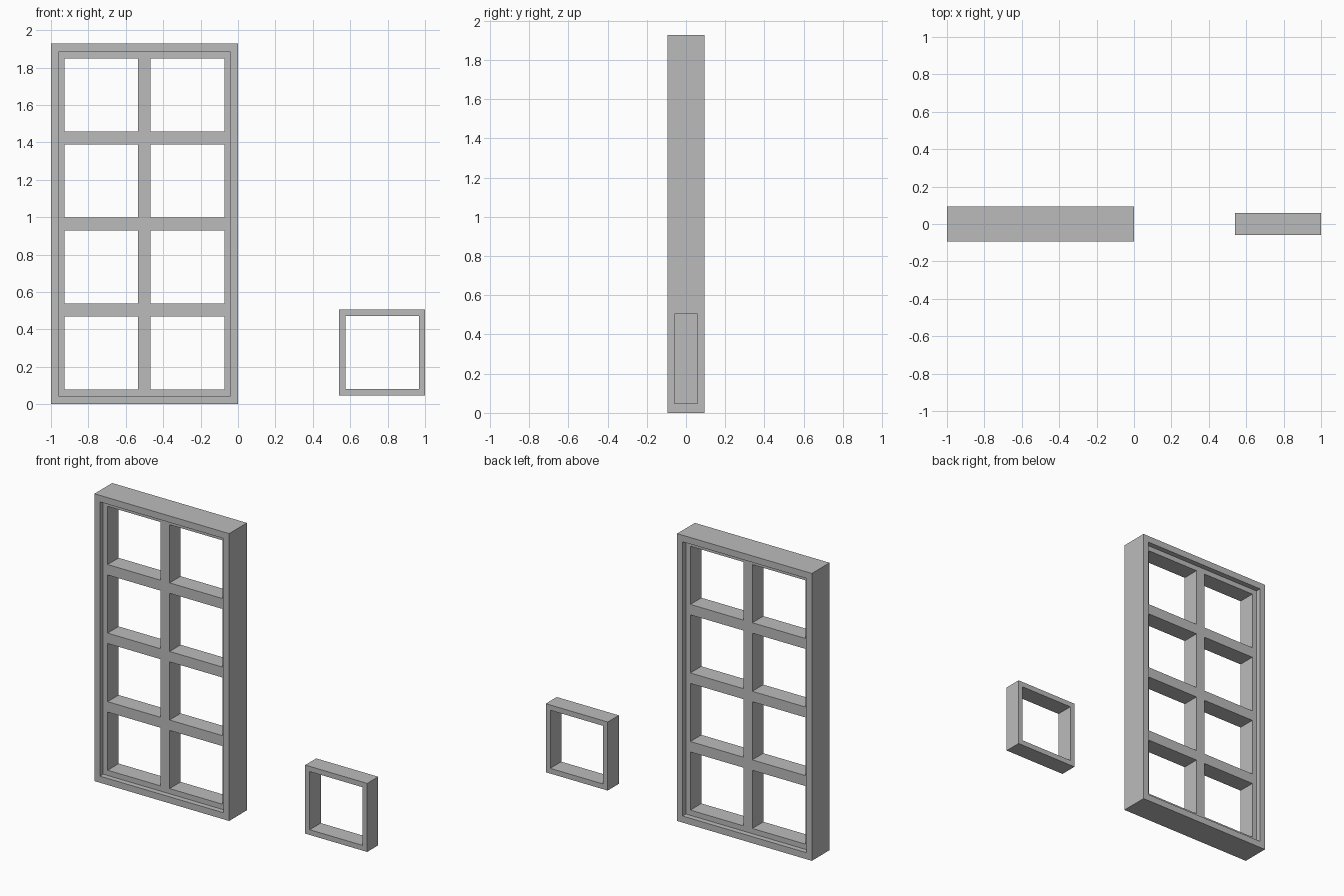
import bpy
import bmesh

cube = bpy.data.objects.get("Cube")
if cube:
    bpy.data.objects.remove(cube, do_unlink=True)

# Plain grey for everything
GREY = (0.5, 0.5, 0.5, 1.0)
grey = bpy.data.materials.new("plain grey")
grey.diffuse_color = GREY
grey.use_nodes = True
grey.node_tree.nodes["Principled BSDF"].inputs["Base Color"].default_value = GREY


def make_frame(name, left, bottom, width, height, depth, stile, rail):
    """Rectangular frame: an outer and an inner loop bridged front, back and between."""
    bm = bmesh.new()

    def loop(inset_x, inset_z, y):
        x0, x1 = left + inset_x, left + width - inset_x
        z0, z1 = bottom + inset_z, bottom + height - inset_z
        return [bm.verts.new((x, y, z))
                for x, z in ((x0, z0), (x1, z0), (x1, z1), (x0, z1))]

    half = depth / 2
    rings = [loop(0, 0, -half), loop(0, 0, half),
             loop(stile, rail, half), loop(stile, rail, -half)]
    for a, b in zip(rings, rings[1:] + rings[:1]):
        for i in range(4):
            j = (i + 1) % 4
            bm.faces.new((a[i], a[j], b[j], b[i]))
    bmesh.ops.recalc_face_normals(bm, faces=bm.faces)

    mesh = bpy.data.meshes.new(name)
    bm.to_mesh(mesh)
    bm.free()
    mesh.materials.append(grey)
    obj = bpy.data.objects.new(name, mesh)
    bpy.context.scene.collection.objects.link(obj)
    return obj


CELL = 0.46
PANE = dict(width=CELL, height=CELL, depth=0.117, stile=0.0335, rail=0.035)

# Deep outer casing of the window
make_frame("outer_frame", -1.0, 0.0, 1.0, 1.928, 0.188, 0.04, 0.044)

# Two by four grid of pane frames, recessed inside the casing
for row in range(4):
    for column in range(2):
        make_frame(f"pane_frame_{row + 1}_{column + 1}",
                   -0.96 + column * CELL, 0.044 + row * CELL, **PANE)

# Single loose pane frame standing apart
make_frame("loose_pane_frame", 0.54, 0.046, **PANE)
